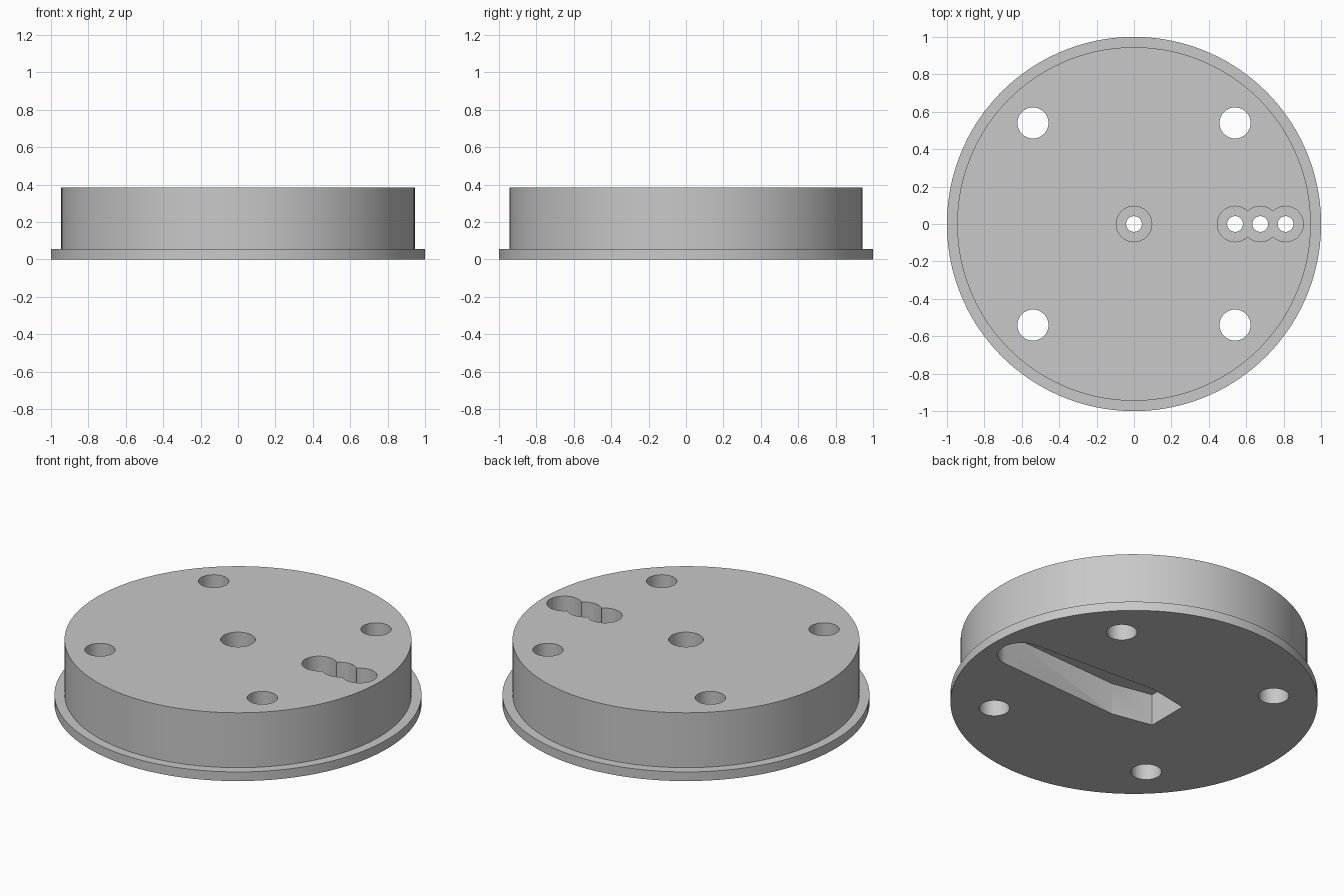
import bpy, bmesh
from math import sin, cos, pi, radians

cube = bpy.data.objects.get("Cube")
if cube:
    bpy.data.objects.remove(cube, do_unlink=True)

grey = bpy.data.materials.new("plain grey")
grey.use_nodes = True
colour = (0.58, 0.58, 0.58, 1)
grey.diffuse_color = colour
grey.node_tree.nodes["Principled BSDF"].inputs["Base Color"].default_value = colour

FLANGE_TOP, TOP = 0.055, 0.385
SLOT_TOP, BORE_FLOOR = 0.19, 0.25


def make_object(name, bm):
    bmesh.ops.recalc_face_normals(bm, faces=bm.faces[:])
    mesh = bpy.data.meshes.new(name)
    bm.to_mesh(mesh)
    bm.free()
    mesh.materials.append(grey)
    ob = bpy.data.objects.new(name, mesh)
    bpy.context.collection.objects.link(ob)
    return ob


def prism(name, outline, z0, z1):
    """Extrude a flat outline from z0 up to z1."""
    bm = bmesh.new()
    face = bm.faces.new([bm.verts.new((x, y, z0)) for x, y in outline])
    top = bmesh.ops.extrude_face_region(bm, geom=[face])["geom"]
    verts = [v for v in top if isinstance(v, bmesh.types.BMVert)]
    bmesh.ops.translate(bm, verts=verts, vec=(0, 0, z1 - z0))
    return make_object(name, bm)


def arc(cx, cy, r, start=0, end=2 * pi, n=48):
    return [(cx + r * cos(start + (end - start) * i / n),
             cy + r * sin(start + (end - start) * i / n)) for i in range(n)]


def lathe(name, profile, steps):
    """Spin a closed half profile around the z axis."""
    bm = bmesh.new()
    verts = [bm.verts.new((r, 0, z)) for r, z in profile]
    edges = [bm.edges.new(pair) for pair in zip(verts, verts[1:])]
    bmesh.ops.spin(bm, geom=verts + edges, cent=(0, 0, 0), axis=(0, 0, 1),
                   angle=2 * pi, steps=steps, use_duplicate=False)
    bmesh.ops.remove_doubles(bm, verts=bm.verts[:], dist=1e-4)
    return make_object(name, bm)


# Flanged disc
disc = lathe("flanged_disc", [(0, 0), (1, 0), (1, FLANGE_TOP), (0.945, FLANGE_TOP),
                              (0.945, TOP), (0, TOP)], 120)

# Four mounting holes
cutters = [prism("mounting_hole", arc(sx * 0.54, sy * 0.54, 0.083), -0.1, 0.5)
           for sx in (-1, 1) for sy in (-1, 1)]

# Underside arm slot: rounded outer end, wide hub, flat tapered inner end
slot = arc(0.8, 0, 0.13, -pi / 2, pi / 2, 32)
slot += [(0.8, 0.13), (0.01, 0.175), (-0.236, 0.127),
         (-0.236, -0.127), (0.01, -0.175)]
cutters.append(prism("arm_slot", slot, -0.1, SLOT_TOP))

# Screw holes with wide recesses from the top
for x in (0, 0.54, 0.675, 0.81):
    cutters.append(prism("screw_recess", arc(x, 0, 0.095), BORE_FLOOR, 0.5))
    cutters.append(prism("screw_hole", arc(x, 0, 0.042), 0.1, 0.3))

bpy.ops.object.select_all(action="DESELECT")
bpy.context.view_layer.objects.active = disc
disc.select_set(True)
for cutter in cutters:
    mod = disc.modifiers.new("cut", "BOOLEAN")
    mod.operation = "DIFFERENCE"
    mod.solver = "EXACT"
    mod.object = cutter
    bpy.ops.object.modifier_apply(modifier=mod.name)
    bpy.data.objects.remove(cutter, do_unlink=True)

bpy.ops.object.shade_smooth_by_angle(angle=radians(30))
